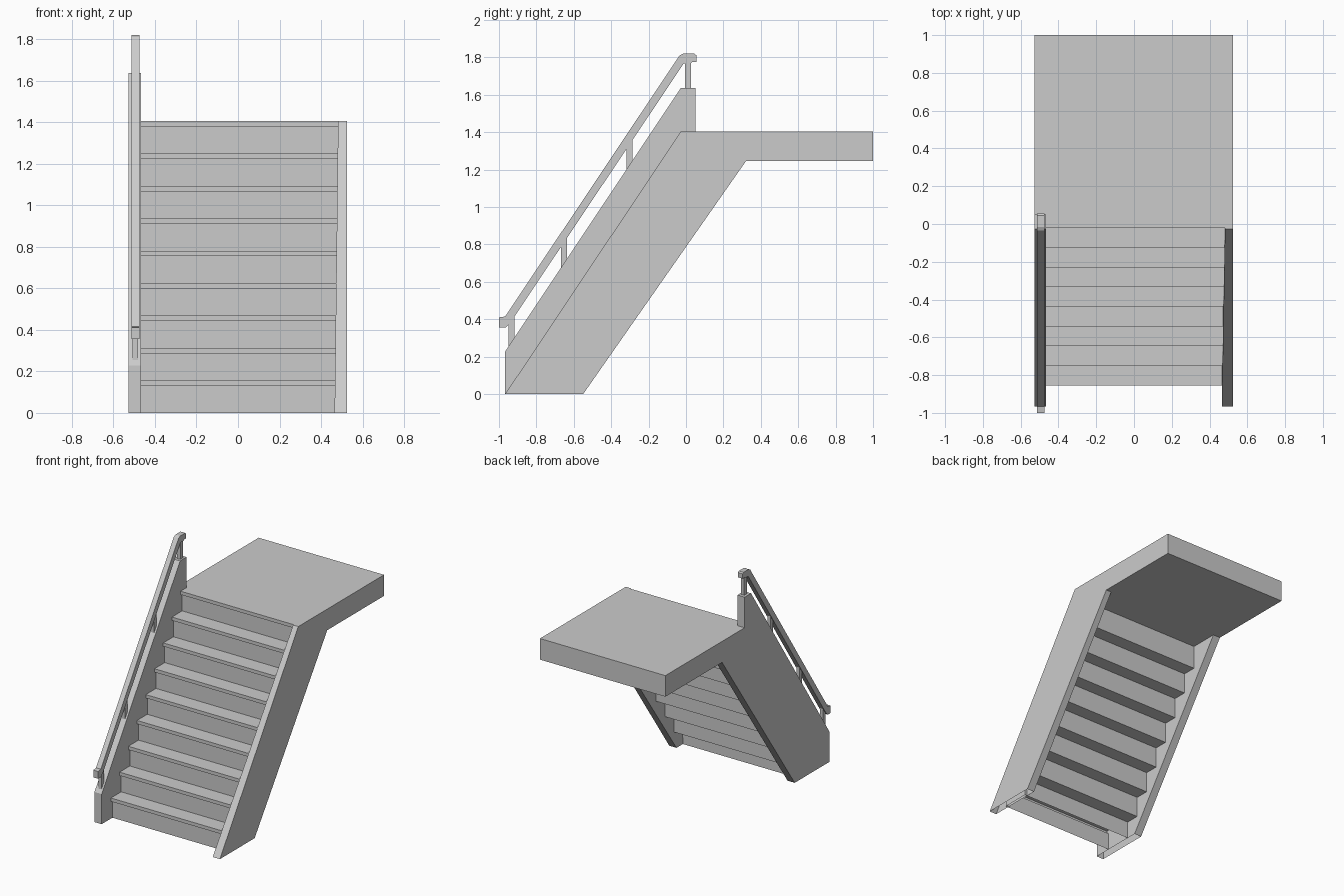
import bpy, bmesh

cube = bpy.data.objects.get("Cube")
if cube:
    bpy.data.objects.remove(cube, do_unlink=True)

grey = bpy.data.materials.new("plain_grey")
grey.use_nodes = True
COLOUR = (0.6, 0.6, 0.6, 1)
grey.diffuse_color = COLOUR
grey.node_tree.nodes["Principled BSDF"].inputs["Base Color"].default_value = COLOUR


def extrude_x(name, profile, x0, x1, open_base=False, skew=0):
    """Extrude a (y, z) outline from x0 to x1; skew shifts the x0 side with height."""
    bm = bmesh.new()
    a = [bm.verts.new((x0 + skew * z, y, z)) for y, z in profile]
    b = [bm.verts.new((x1, y, z)) for y, z in profile]
    n = len(profile)
    bm.faces.new(a)
    bm.faces.new(b[::-1])
    for i in range(n):
        j = (i + 1) % n
        bm.faces.new((a[i], b[i], b[j], a[j]))
    bmesh.ops.recalc_face_normals(bm, faces=bm.faces)
    if open_base:
        base = [f for f in bm.faces if all(abs(v.co.z) < 1e-5 for v in f.verts)]
        bmesh.ops.delete(bm, geom=base, context='FACES')
    mesh = bpy.data.meshes.new(name)
    bm.to_mesh(mesh)
    bm.free()
    mesh.materials.append(grey)
    obj = bpy.data.objects.new(name, mesh)
    bpy.context.collection.objects.link(obj)
    return obj


def rect(y0, y1, z0, z1):
    return [(y0, z0), (y1, z0), (y1, z1), (y0, z1)]


# Shared dimensions
TOP, UNDER = 1.405, 1.245
STEPS = 9
RISE = TOP / STEPS
GOING = 0.1045
NOSE, LIP, OVERHANG = -0.856, 0.026, 0.018
DEPTH = 0.23
JOIN = 0.02
LEFT, RIGHT = 0.525, -0.527
INNER = -0.467

# Landing slab
extrude_x("landing", rect(JOIN, 1, UNDER, TOP), RIGHT, LEFT)

# Flight of steps: nosed front outline, then the stepped underside
flight = []
for k in range(STEPS):
    nose, top = NOSE + k * GOING, (k + 1) * RISE
    flight += [(nose + OVERHANG, k * RISE), (nose + OVERHANG, top - LIP),
               (nose, top - LIP), (nose, top)]
flight += [(JOIN, TOP), (JOIN, UNDER)]
back = NOSE + DEPTH + (STEPS - 2) * GOING
flight.append((back, UNDER))
for k in range(STEPS - 2, 0, -1):
    z = k * RISE - LIP
    flight += [(back, z), (back - GOING, z)]
    back -= GOING
flight.append((back, 0))
extrude_x("steps", flight, INNER, 0.484, open_base=True)

# Side stringers: the right one rises above the steps to carry the handrail
lower = [(-0.967, 0), (-0.55, 0), (0.32, UNDER), (JOIN, UNDER), (JOIN, TOP)]
extrude_x("left_stringer", lower + [(-0.027, TOP)], 0.465, LEFT,
          open_base=True, skew=0.012)
upper = [(0.05, TOP), (0.05, 1.637), (-0.027, 1.637), (-0.967, 0.228)]
extrude_x("right_stringer", lower + upper, RIGHT, INNER, open_base=True)

# Handrail with turned ends
rail = [(-1, 0.355), (-0.965, 0.355), (-0.942, 0.378), (-0.012, 1.768),
        (0.025, 1.768), (0.035, 1.776), (0.055, 1.776), (0.055, 1.812),
        (0.045, 1.82), (-0.015, 1.82), (-0.035, 1.81), (-0.967, 0.415),
        (-1, 0.41)]
extrude_x("handrail", rail, -0.514, -0.474)

# Handrail posts, tucked into the stringer and the rail
for i, y in enumerate((-0.95, -0.667, -0.319, -0.005)):
    foot = min(0.228 + 1.5 * (y + 0.967), 1.637)
    head = min(foot + 0.17, 1.775)
    extrude_x(f"rail_post_{i + 1}",
              [(y, foot - 0.01), (y + 0.032, foot - 0.01),
               (y + 0.032, min(head + 0.048, 1.775)), (y, head)],
              -0.507, -0.481)
